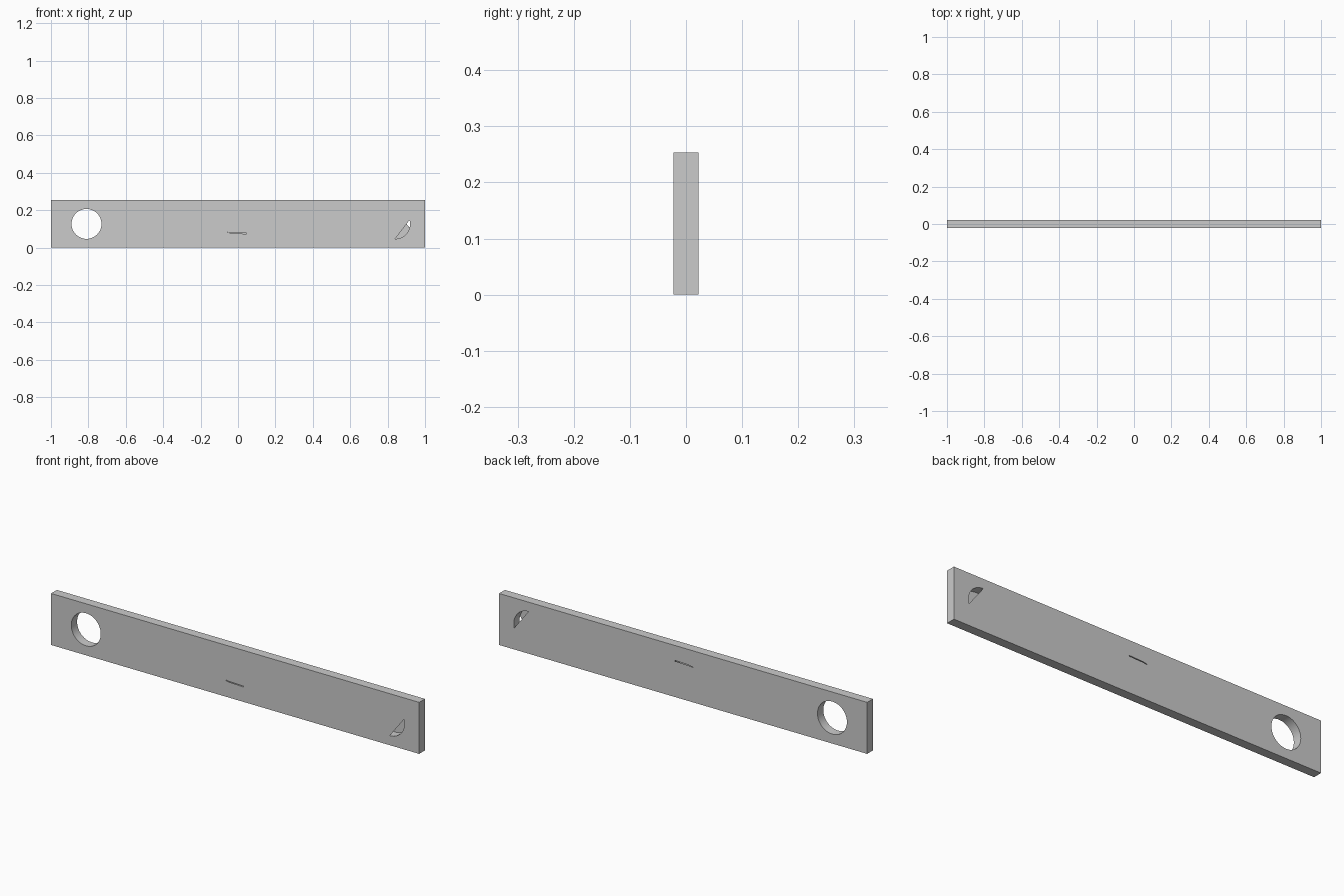
import bpy, bmesh, math
from mathutils import Vector

if "Cube" in bpy.data.objects:
    bpy.data.objects.remove(bpy.data.objects["Cube"])

L, H, T = 1.0, 0.253, 0.0225      # half length, height, half thickness
MID = H / 2
N = 48                            # sides of the round holes


def arc(cx, cz, r, first=0, last=N - 1):
    """Points on a circle in the x-z plane, picked by step number."""
    return [(cx + r * math.cos(2 * math.pi * i / N),
             cz + r * math.sin(2 * math.pi * i / N)) for i in range(first, last + 1)]


outline = [(-L, 0), (L, 0), (L, H), (-L, H)]
round_hole = arc(-0.81, MID, 0.08)
bore = arc(0.84, MID, 0.08)                    # hidden behind the segment openings
segment = arc(0.84, MID, 0.08, -12, 2)         # lower right piece of the bore
slit = [(-0.062, 0.083), (-0.03, 0.076), (0.045, 0.073), (0.045, 0.077), (-0.03, 0.079)]
slit_pocket = [(-0.062, 0.073), (0.05, 0.073), (0.05, H - 0.073), (-0.062, H - 0.073)]

bm = bmesh.new()


def face_skin(y, flip):
    """Flat face with its openings; the back one is upside down."""
    edges = []
    for loop in (outline, round_hole, segment, slit):
        vs = [bm.verts.new((x, y, H - z if flip else z)) for x, z in loop]
        edges += [bm.edges.new((a, b)) for a, b in zip(vs, vs[1:] + vs[:1])]
    out = bmesh.ops.triangle_fill(bm, edges=edges, use_beauty=True,
                                  use_dissolve=False, normal=Vector((0, 1, 0)))
    for f in out["geom"]:
        if isinstance(f, bmesh.types.BMFace):
            f.normal_update()
            if f.normal.y * y < 0:
                f.normal_flip()


def wall(loop, inward):
    """Band joining the front and back faces along a loop."""
    front = [bm.verts.new((x, -T, z)) for x, z in loop]
    back = [bm.verts.new((x, T, z)) for x, z in loop]
    n = len(loop)
    for i in range(n):
        j = (i + 1) % n
        quad = [front[i], front[j], back[j], back[i]]
        bm.faces.new(quad[::-1] if inward else quad)


# Front and back faces
face_skin(-T, False)
face_skin(T, True)

# Outer rim and the walls inside the openings
wall(outline, False)
for opening in (round_hole, bore, slit_pocket):
    wall(opening, True)

bmesh.ops.remove_doubles(bm, verts=bm.verts, dist=1e-5)
mesh = bpy.data.meshes.new("link_bar")
bm.to_mesh(mesh)
bm.free()
bar = bpy.data.objects.new("link_bar", mesh)
bpy.context.collection.objects.link(bar)

# Smooth round walls, sharp rims
bpy.context.view_layer.objects.active = bar
bar.select_set(True)
bpy.ops.object.shade_smooth_by_angle(angle=math.radians(30))
